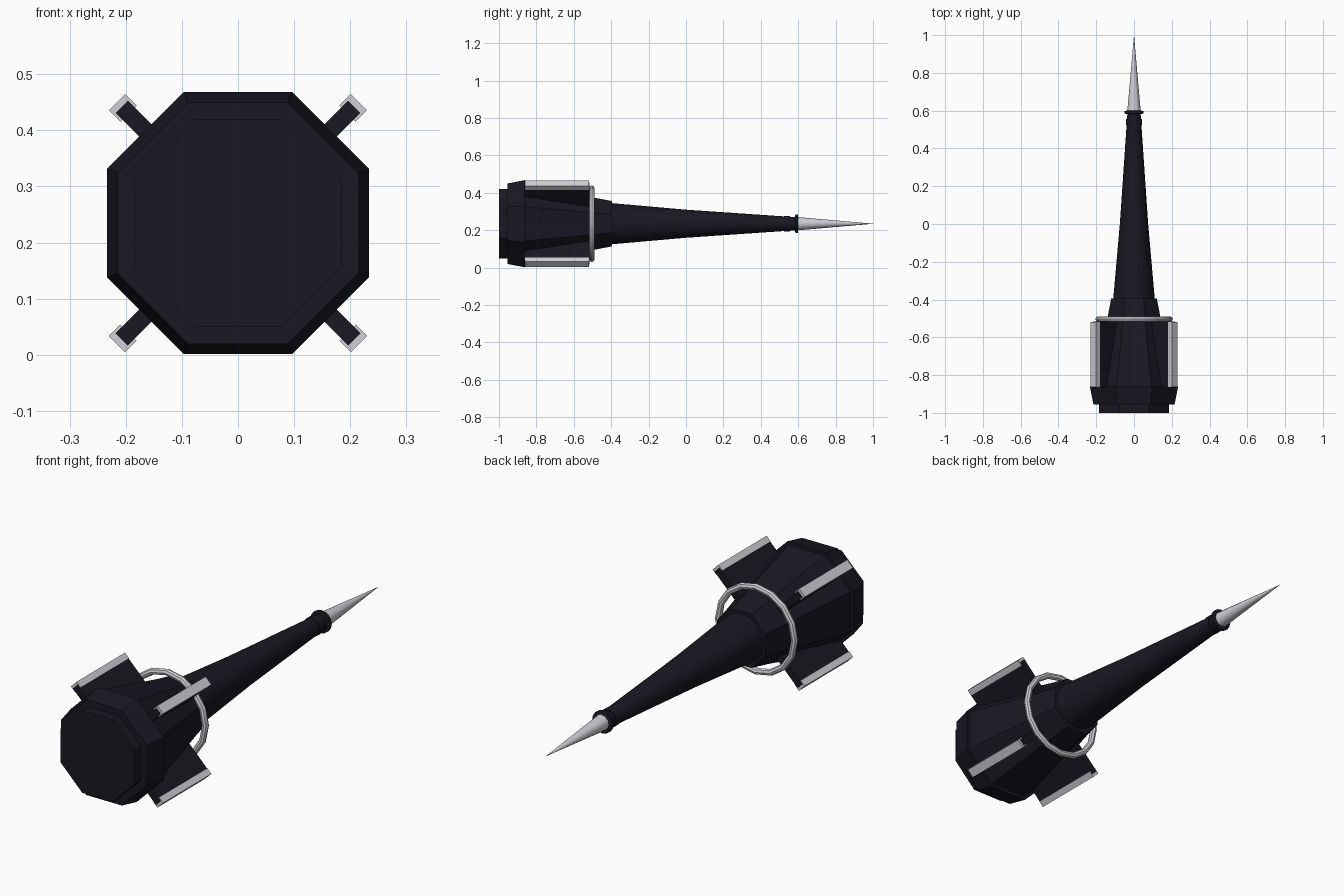
import bpy, bmesh, math
from mathutils import Matrix, Vector

if "Cube" in bpy.data.objects:
    bpy.data.objects.remove(bpy.data.objects["Cube"])

ZC = 0.2345  # height of the long axis


def material(name, rgb):
    m = bpy.data.materials.new(name)
    m.diffuse_color = (*rgb, 1)
    m.use_nodes = True
    m.node_tree.nodes["Principled BSDF"].inputs["Base Color"].default_value = m.diffuse_color
    return m


DARK = material("dark_metal", (0.010, 0.009, 0.016))
LIGHT = material("light_metal", (0.62, 0.62, 0.67))


def finish(name, bm, mat, smooth=False):
    bmesh.ops.recalc_face_normals(bm, faces=bm.faces)
    me = bpy.data.meshes.new(name)
    bm.to_mesh(me)
    bm.free()
    me.materials.append(mat)
    ob = bpy.data.objects.new(name, me)
    bpy.context.collection.objects.link(ob)
    if smooth:
        bpy.ops.object.select_all(action='DESELECT')
        ob.select_set(True)
        bpy.context.view_layer.objects.active = ob
        bpy.ops.object.shade_smooth_by_angle(angle=math.radians(35))
    return ob


def loft(name, profile, sides, mat, smooth=False, flat_top=False, closed=False):
    """Turn (y, radius) pairs about the long axis; flat_top treats radius as apothem."""
    bm = bmesh.new()
    k = 1 / math.cos(math.pi / sides) if flat_top else 1
    off = math.pi / sides if flat_top else 0
    rings = []
    for y, r in profile:
        rings.append([bm.verts.new((k * r * math.sin(off + math.tau * i / sides), y,
                                    ZC + k * r * math.cos(off + math.tau * i / sides)))
                      for i in range(sides)])
    pairs = list(zip(rings, rings[1:]))
    if closed:
        pairs.append((rings[-1], rings[0]))
    for a, b in pairs:
        for i in range(sides):
            j = (i + 1) % sides
            bm.faces.new((a[i], a[j], b[j], b[i]))
    if not closed:
        bm.faces.new(rings[0])
        bm.faces.new(rings[-1])
    bmesh.ops.remove_doubles(bm, verts=bm.verts, dist=1e-5)
    return finish(name, bm, mat, smooth)


def radial_box(name, angle, r0, r1, width, y0, y1, mat):
    """Box reaching out from the axis at the given angle."""
    bm = bmesh.new()
    bmesh.ops.create_cube(bm, size=1)
    bmesh.ops.scale(bm, vec=Vector((r1 - r0, y1 - y0, width)), verts=bm.verts)
    bmesh.ops.translate(bm, vec=Vector(((r0 + r1) / 2, (y0 + y1) / 2, 0)), verts=bm.verts)
    bm.transform(Matrix.Translation((0, 0, ZC)) @ Matrix.Rotation(angle, 4, 'Y'))
    return finish(name, bm, mat)


# octagonal housing: end cap, bevelled flange, tapering body
loft("end_cap", [(-1.0, 0.185), (-0.94, 0.185)], 8, DARK, flat_top=True)
loft("flange", [(-0.955, 0.215), (-0.86, 0.2335)], 8, DARK, flat_top=True)
loft("housing", [(-0.87, 0.222), (-0.49, 0.139), (-0.395, 0.121)], 8, DARK, flat_top=True)

# long tapering shaft with collars
loft("shaft", [(-0.42, 0.112), (0.0, 0.075), (0.60, 0.034)], 16, DARK, smooth=True)
loft("band_collar", [(0.525, 0.042), (0.557, 0.042)], 16, DARK, smooth=True)
loft("tip_collar", [(0.583, 0.042), (0.586, 0.050), (0.597, 0.050), (0.600, 0.042)],
     16, DARK, smooth=True)

# pointed tip
loft("spike", [(0.59, 0.036), (1.0, 0.0003)], 12, LIGHT, smooth=True)

# round guard ring
loft("guard_ring", [(-0.503 + 0.0145 * math.cos(math.tau * i / 8),
                     0.190 + 0.0145 * math.sin(math.tau * i / 8)) for i in range(8)],
     16, LIGHT, smooth=True, closed=True)

# four diagonal fins with pale edge rails
for i in range(4):
    a = math.pi / 4 + i * math.pi / 2
    radial_box(f"fin_{i + 1}", a, 0.08, 0.293, 0.031, -0.865, -0.515, DARK)
    radial_box(f"fin_rail_{i + 1}", a, 0.276, 0.305, 0.041, -0.862, -0.518, LIGHT)
